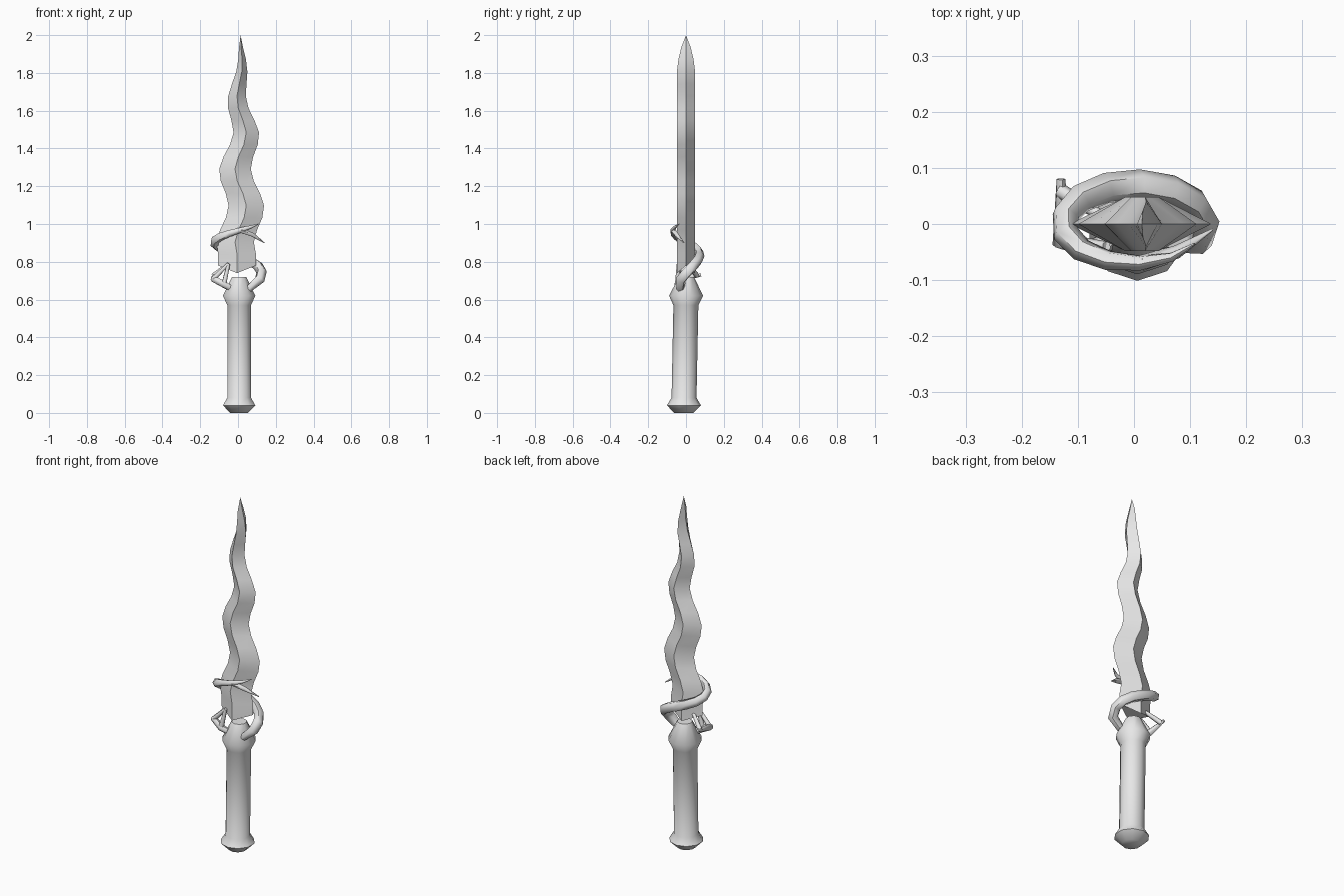
import bpy, bmesh, math
from mathutils import Vector

cube = bpy.data.objects.get("Cube")
if cube:
    bpy.data.objects.remove(cube, do_unlink=True)

GREY = (0.8, 0.8, 0.8, 1)
steel = bpy.data.materials.new("pale grey")
steel.use_nodes = True
steel.diffuse_color = GREY
steel.node_tree.nodes["Principled BSDF"].inputs["Base Color"].default_value = GREY


def finish(name, data, sharp_angle):
    """Link the object and smooth it, keeping edges above the angle sharp."""
    data.materials.append(steel)
    obj = bpy.data.objects.new(name, data)
    bpy.context.collection.objects.link(obj)
    bpy.ops.object.select_all(action='DESELECT')
    obj.select_set(True)
    bpy.context.view_layer.objects.active = obj
    if obj.type == 'CURVE':
        bpy.ops.object.convert(target='MESH')
    bpy.ops.object.shade_smooth_by_angle(angle=math.radians(sharp_angle))


def loft(name, rings, sharp_angle):
    """Bridge equal rings of points into a closed solid."""
    bm = bmesh.new()
    loops = [[bm.verts.new(point) for point in ring] for ring in rings]
    for lower, upper in zip(loops, loops[1:]):
        for i in range(len(lower)):
            bm.faces.new((lower[i - 1], lower[i], upper[i], upper[i - 1]))
    bm.faces.new(loops[0])
    bm.faces.new(loops[-1])
    bmesh.ops.remove_doubles(bm, verts=bm.verts[:], dist=0.0005)
    bmesh.ops.recalc_face_normals(bm, faces=bm.faces[:])
    mesh = bpy.data.meshes.new(name)
    bm.to_mesh(mesh)
    bm.free()
    finish(name, mesh, sharp_angle)


def vine(name, points, radii):
    """Tube through the points, with a radius at each one."""
    curve = bpy.data.curves.new(name, 'CURVE')
    curve.dimensions = '3D'
    curve.bevel_depth = 1
    curve.bevel_resolution = 1
    curve.use_fill_caps = True
    spline = curve.splines.new('POLY')
    spline.points.add(len(points) - 1)
    for knot, point, radius in zip(spline.points, points, radii):
        knot.co = (*point, 1)
        knot.radius = radius
    finish(name, curve, 60)


# Handle: turned grip with a flared foot and collar, leaning slightly forward
GRIP = 0.066
FLARE = 0.09
SIDES = 10


def handle_ring(z, radius):
    turns = [math.tau * (i + 0.5) / SIDES for i in range(SIDES)]
    lean = 0.02 * z - 0.012
    return [(radius * math.cos(a) + 0.006, radius * math.sin(a) + lean, z) for a in turns]


profile = [(0, 0.05), (0.04, FLARE), (0.08, GRIP), (0.57, GRIP), (0.62, FLARE), (0.72, 0.04)]
loft("handle", [handle_ring(z, radius) for z, radius in profile], 50)


# Blade: diamond section that sways from side to side and narrows to the tip
TIP = 2
BLADE_FOOT = 0.84
STEPS = 18


def blade_ring(z, ridge_drop=0, edge_drop=0):
    left = TIP - z
    sway = 0.03 * min(1, 2 * left) * math.cos(math.tau * (z - 1.09) / 0.39)
    middle = 0.014 + sway
    width = 0.1 * (1 - ((z - 0.8) / 1.2) ** 2)
    depth = 0.048 * min(1, 6 * left) ** 0.7
    ridge, edge = z - ridge_drop, z - edge_drop
    return [(middle - width, 0, edge), (middle, -depth, ridge),
            (middle + width, 0, edge), (middle, depth, ridge)]


heights = [BLADE_FOOT + (TIP - BLADE_FOOT) * i / STEPS for i in range(STEPS + 1)]
foot = blade_ring(BLADE_FOOT, ridge_drop=0.1, edge_drop=0.06)
loft("blade", [foot] + [blade_ring(z) for z in heights], 35)

# Long vine: spirals up from the handle, behind the blade and across its front
TURNS = 14
spiral = [Vector((0.05, -0.03, 0.65))]
thickness = [0.02]
for i in range(1, TURNS + 1):
    t = i / TURNS
    angle = math.radians(380 * t - 50)
    spiral.append(Vector((0.125 * math.cos(angle), 0.07 * math.sin(angle),
                          0.63 + 0.37 * t ** 0.6)))
    thickness.append(0.002 + 0.026 * (1 - t ** 4))
vine("long_vine", spiral, thickness)

# Thorn that branches off the front of the long vine
branch = spiral[-3]
thorn_tip = Vector((0.14, -0.01, 0.9))
bend = branch.lerp(thorn_tip, 0.5) + Vector((0, -0.01, 0.01))
vine("long_vine_thorn", [branch, bend, thorn_tip], [0.014, 0.012, 0.002])

# Short vine: leaves the other side of the handle and forks up to the blade
root = Vector((-0.02, -0.02, 0.65))
elbow = Vector((-0.13, -0.03, 0.71))
end = Vector((-0.13, 0.08, 0.73))
front_hold = Vector((-0.05, -0.04, 0.79))
back_hold = Vector((-0.05, 0.01, 0.79))
sag = root.lerp(elbow, 0.5) + Vector((0, -0.02, 0))
vine("short_vine", [root, sag, elbow, end], [0.016, 0.018, 0.018, 0.008])

for name, start, stop in (("front_fork", elbow, front_hold),
                          ("back_fork", end.lerp(elbow, 0.2), back_hold),
                          ("spur", sag, front_hold)):
    vine("short_vine_" + name, [start, stop], [0.014, 0.009])
